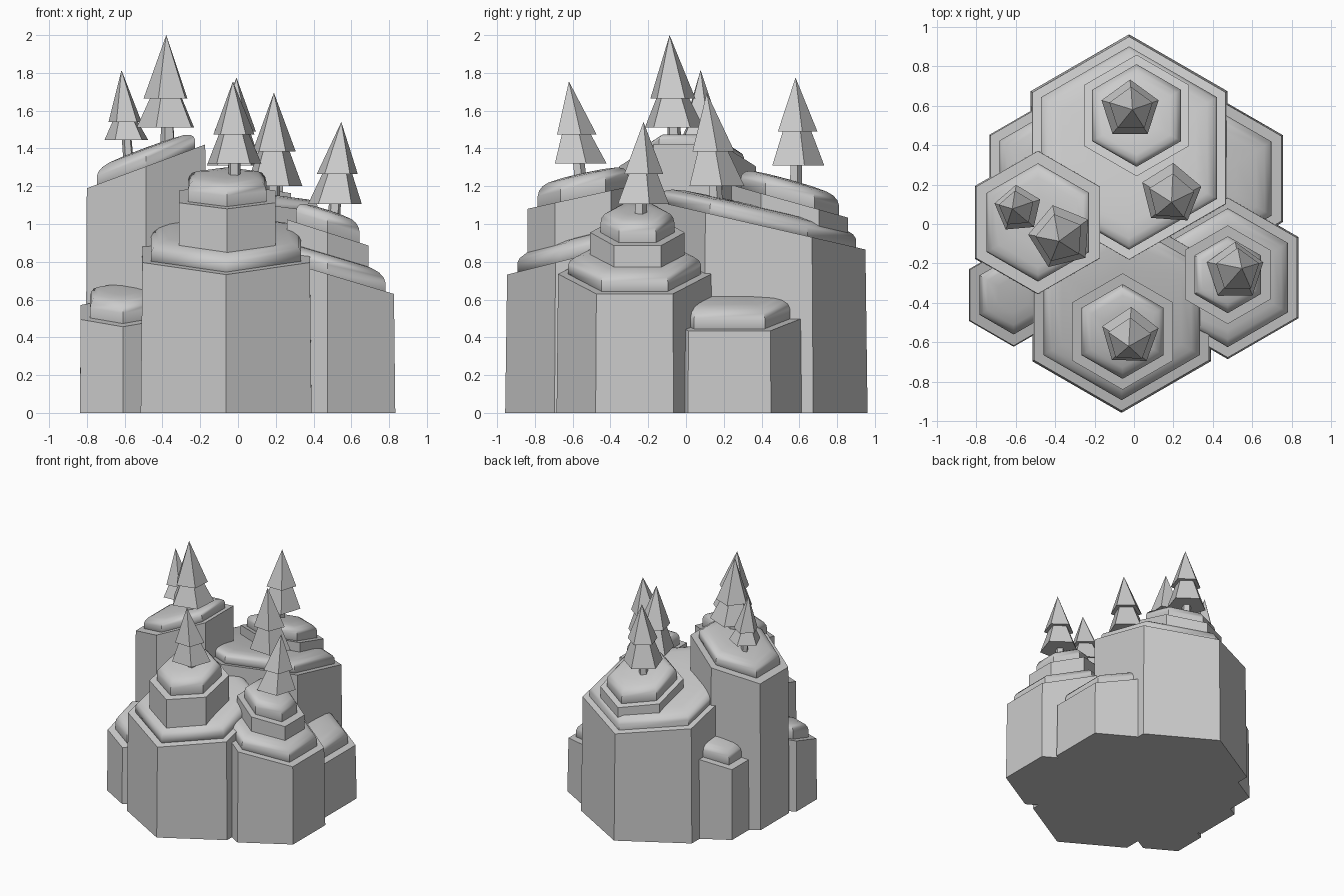
import bpy, math
from math import cos, sin, pi

if "Cube" in bpy.data.objects:
    bpy.data.objects.remove(bpy.data.objects["Cube"])


def make_mesh(name, rings, cap_tip=False, smooth=False):
    """Loft closed rings of points, capping both ends."""
    n = len(rings[0])
    verts = [p for r in rings for p in r]
    faces = [tuple(reversed(range(n)))]
    for k in range(len(rings) - 1):
        for i in range(n):
            j = (i + 1) % n
            faces.append((k*n + i, k*n + j, (k+1)*n + j, (k+1)*n + i))
    last = (len(rings) - 1) * n
    if cap_tip:
        verts.append(cap_tip)
        faces += [(last + i, last + (i + 1) % n, len(verts) - 1) for i in range(n)]
    else:
        faces.append(tuple(last + i for i in range(n)))
    me = bpy.data.meshes.new(name)
    me.from_pydata(verts, [], faces)
    ob = bpy.data.objects.new(name, me)
    bpy.context.collection.objects.link(ob)
    if smooth:
        bpy.ops.object.select_all(action='DESELECT')
        ob.select_set(True)
        bpy.context.view_layer.objects.active = ob
        bpy.ops.object.shade_smooth_by_angle(angle=math.radians(50))
    return ob


def ring(n, cx, cy, r, height, turn=90):
    """Polygon ring; height is a function of the offset from the centre."""
    pts = []
    for i in range(n):
        a = math.radians(turn) + 2 * pi * i / n
        dx, dy = r * cos(a), r * sin(a)
        pts.append((cx + dx, cy + dy, height(dx, dy)))
    return pts


# snow profile: (radius factor, height factor)
SNOW = [(0.97, -0.12), (1.0, 0.0), (1.0, 0.45), (0.97, 0.65), (0.89, 0.82),
        (0.76, 0.92), (0.45, 0.98)]


def column(name, c, r, z, slope, base=0.0, snow_r=0.3, snow_t=0.11):
    """Hexagonal rock pillar with a slanted top and a rounded snow cap."""
    sx, sy = slope
    top = lambda dx, dy: z + sx * dx + sy * dy
    taper = 1.02 if base == 0 else 1.0
    make_mesh(name + "_rock", [ring(6, *c, r * taper, lambda dx, dy: base),
                               ring(6, *c, r, top)])
    rings = [ring(6, *c, snow_r * f, lambda dx, dy, h=h: top(dx, dy) + h * snow_t)
             for f, h in SNOW]
    make_mesh(name + "_snow", rings, (c[0], c[1], z + snow_t), True)


def tree(name, base, tip, r, z_low, z_mid, z_root, turn):
    """Five-sided fir: trunk, lower skirt and pointed crown leaning to the tip."""
    def level(z, rad):
        f = (z - z_low) / (tip[2] - z_low)
        x = base[0] + f * (tip[0] - base[0])
        y = base[1] + f * (tip[1] - base[1])
        return ring(5, x, y, rad, lambda dx, dy: z, turn)
    make_mesh(name + "_trunk", [level(z_root, r * 0.24), level(z_low + 0.03, r * 0.22)])
    make_mesh(name + "_skirt", [level(z_low, r), level(z_mid + 0.02, r * 0.5)])
    make_mesh(name + "_crown", [level(z_mid, r * 0.76)], tip)


# ground pillars
column("back", (-0.025, 0.385), 0.565, 0.995, (0, -0.23), snow_r=0.515, snow_t=0.10)
column("front", (-0.063, -0.435), 0.512, 0.86, (0, 0.25), snow_r=0.458)
column("left_tall", (-0.487, 0.008), 0.362, 1.305, (0.37, 0), snow_r=0.30, snow_t=0.10)
column("right", (0.475, -0.272), 0.405, 0.735, (-0.3, 0), snow_r=0.352)
column("back_right", (0.373, 0.23), 0.432, 0.52, (-0.23, 0), snow_r=0.375, snow_t=0.12)
column("left_small", (-0.61, -0.36), 0.257, 0.533, (0, 0.3), snow_r=0.20, snow_t=0.12)
column("back_left", (-0.47, 0.30), 0.298, 0.66, (0.35, 0), snow_r=0.245)

# upper tiers
column("back_upper", (0.013, 0.55), 0.308, 1.12, (0, -0.28), 0.7, 0.26, 0.115)
column("front_upper", (-0.058, -0.545), 0.295, 1.145, (0, 0.22), 0.6, 0.24, 0.125)
column("right_upper", (0.475, -0.257), 0.25, 0.955, (-0.32, 0), 0.5, 0.195, 0.12)

# fir trees
tree("fir_left_small", (-0.588, 0.077), (-0.617, 0.077, 1.815), 0.122, 1.445, 1.54, 1.28, 95)
tree("fir_left_large", (-0.372, -0.065), (-0.38, -0.087, 2.0), 0.165, 1.51, 1.665, 1.38, 104)
tree("fir_front", (-0.02, -0.57), (-0.027, -0.62, 1.755), 0.15, 1.32, 1.475, 1.18, 88)
tree("fir_back", (-0.02, 0.58), (-0.008, 0.58, 1.775), 0.152, 1.31, 1.49, 1.15, 90)
tree("fir_middle", (0.188, 0.152), (0.19, 0.11, 1.695), 0.158, 1.2, 1.385, 1.05, 86)
tree("fir_right", (0.513, -0.24), (0.547, -0.225, 1.54), 0.15, 1.105, 1.265, 0.98, 90)
